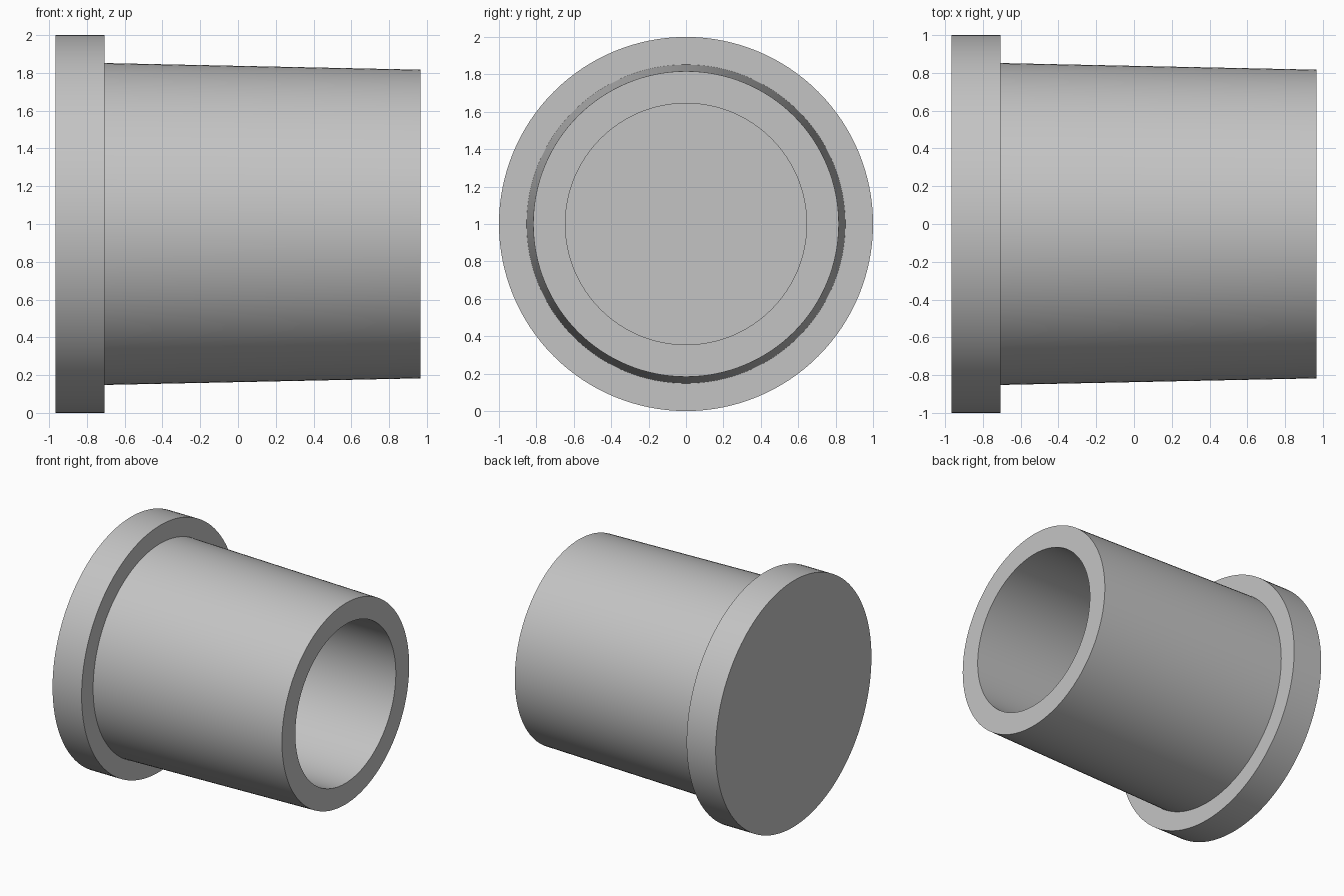
import bpy
import bmesh
from math import cos, sin, tau, radians

SIDES = 128
AXIS_HEIGHT = 1.0

# Remove the default cube
cube = bpy.data.objects.get("Cube")
if cube:
    bpy.data.objects.remove(cube, do_unlink=True)

# Plain grey material
grey = bpy.data.materials.new("plain_grey")
grey.use_nodes = True
color = (0.55, 0.55, 0.55, 1)
grey.diffuse_color = color
grey.node_tree.nodes["Principled BSDF"].inputs["Base Color"].default_value = color


def lathe_x(name, profile, material):
    """Turn (x, radius) points around the x axis and cap both ends."""
    bm = bmesh.new()
    rings = []
    for x, r in profile:
        rings.append([
            bm.verts.new((x, r * cos(tau * i / SIDES), r * sin(tau * i / SIDES)))
            for i in range(SIDES)
        ])
    for a, b in zip(rings, rings[1:]):
        for i in range(SIDES):
            j = (i + 1) % SIDES
            bm.faces.new((a[i], a[j], b[j], b[i]))
    bm.faces.new(rings[0])
    bm.faces.new(rings[-1])
    bmesh.ops.recalc_face_normals(bm, faces=bm.faces)
    mesh = bpy.data.meshes.new(name)
    bm.to_mesh(mesh)
    bm.free()
    mesh.materials.append(material)
    obj = bpy.data.objects.new(name, mesh)
    bpy.context.collection.objects.link(obj)
    obj.location.z = AXIS_HEIGHT
    bpy.ops.object.select_all(action="DESELECT")
    obj.select_set(True)
    bpy.context.view_layer.objects.active = obj
    bpy.ops.object.shade_smooth_by_angle(angle=radians(30))
    return obj


# Flanged cap: solid disc, tapered sleeve, straight blind bore
lathe_x("flanged_sleeve", [
    (-0.967, 1.0),     # closed outer face
    (-0.706, 1.0),     # flange rim
    (-0.706, 0.852),   # flange shoulder
    (0.967, 0.817),    # tapered sleeve
    (0.967, 0.645),    # open end
    (-0.706, 0.645),   # bore floor
], grey)
